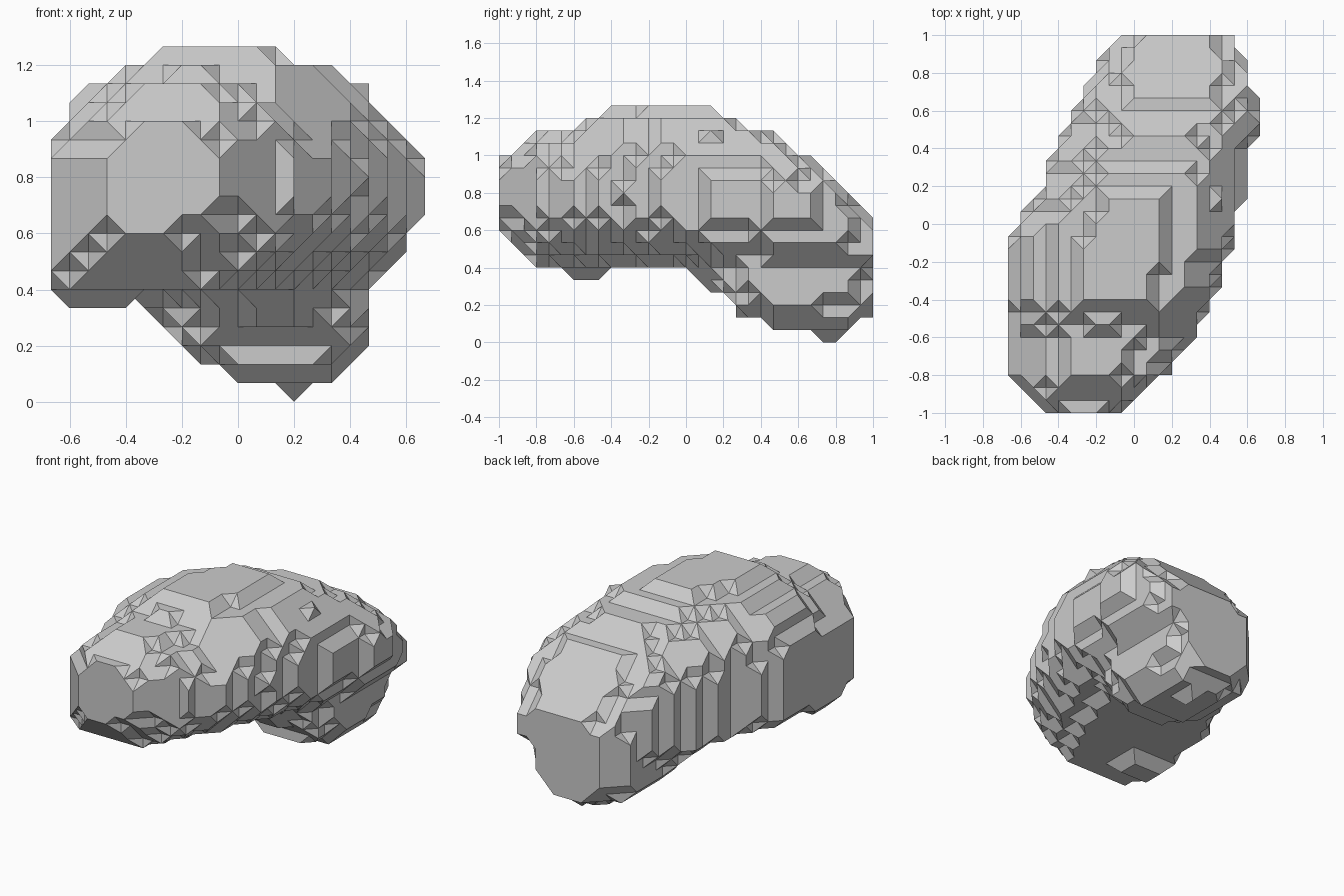
import bpy, bmesh
from collections import Counter
from itertools import combinations, product
from math import atan2
from mathutils import Vector

cube = bpy.data.objects.get("Cube")
if cube:
    bpy.data.objects.remove(cube)

H = 1 / 15      # lattice spacing
MARGIN = .013   # lets lattice points on the outline count as inside

# Sections along y: y, left, right, bottom, top, centre x, centre z,
# then roundness of the upper half and of the lower right quarter
BODY = [
    (-1.0, -.47, -.06, .60, 1.01, -.27, .78, 2.6, 1.7),
    (-.8, -.67, .20, .39, 1.14, -.21, .80, 2.0, 1.8),
    (-.6, -.67, .33, .39, 1.15, -.17, .80, 2.0, 1.9),
    (-.4, -.67, .43, .39, 1.27, -.09, .80, 2.3, 2.0),
    (-.07, -.67, .55, .39, 1.27, -.03, .77, 2.5, 2.1),
    (.13, -.55, .60, .37, 1.27, .02, .75, 2.3, 2.2),
    (.4, -.43, .61, .33, 1.16, .13, .75, 2.3, 2.2),
    (.47, -.40, .67, .33, 1.13, .16, .75, 2.3, 2.2),
    (.67, -.29, .67, .33, 1.00, .22, .75, 2.5, 2.2),
    (.8, -.22, .62, .33, .88, .22, .70, 2.6, 2.2),
    (1.0, -.10, .56, .36, .67, .22, .55, 2.6, 2.0),
]
TAIL = [
    (.05, .0, .25, .33, .60, .12, .50, 2.6, 3),
    (.2, -.15, .41, .22, .60, .12, .45, 2.6, 3),
    (.27, -.22, .45, .13, .63, .14, .42, 2.6, 3),
    (.4, -.27, .48, .12, .65, .17, .40, 2.6, 3),
    (.47, -.27, .48, .06, .70, .22, .38, 2.6, 3),
    (.87, -.22, .46, .06, .75, .22, .38, 2.6, 3),
    (1.0, -.10, .41, .13, .67, .20, .40, 2.6, 3),
]
FRONT_BUMP = [
    (-.67, -.67, -.33, .39, .55, -.50, .46, 4, 4),
    (-.6, -.67, -.33, .33, .55, -.50, .46, 4, 4),
    (-.46, -.67, -.33, .33, .55, -.50, .46, 4, 4),
    (-.39, -.67, -.33, .39, .55, -.50, .46, 4, 4),
]
TAIL_TIP = [
    (.73, .13, .27, .0, .2, .2, .1, 4, 2),
    (.81, .13, .27, .0, .2, .2, .1, 4, 2),
]


def section(table, y):
    """Blend the two cross-sections on either side of y."""
    for a, b in zip(table, table[1:]):
        if a[0] <= y <= b[0]:
            t = (y - a[0]) / (b[0] - a[0])
            return [p + (q - p) * t for p, q in zip(a[1:], b[1:])]


def in_loft(table, x, y, z, lower_left):
    s = section(table, y)
    if s is None:
        return False
    left, right, bottom, top, cx, cz, upper, lower_right = s
    u = (x - cx) / (right + MARGIN - cx if x > cx else cx - left + MARGIN)
    v = (z - cz) / (top + MARGIN - cz if z > cz else cz - bottom + MARGIN)
    n = upper if z > cz else lower_left if x < cx else lower_right
    return abs(u) ** n + abs(v) ** n <= 1


# Lattice points that lie inside the form
PARTS = ((BODY, 8), (TAIL, 2.6), (FRONT_BUMP, 4), (TAIL_TIP, 2))
solid = set()
for point in product(range(-10, 11), range(-15, 16), range(20)):
    x, y, z = (c / 15 for c in point)
    if any(in_loft(table, x, y, z, corner) for table, corner in PARTS):
        solid.add(point)


def hull_faces(corners):
    """Outward polygons of the convex hull of some corners of a unit block."""
    pts = [Vector(c) for c in corners]
    middle = sum(pts, Vector()) / len(pts)
    found = {}
    for a, b, c in combinations(pts, 3):
        normal = (b - a).cross(c - a).normalized()
        if normal.dot(middle - a) > 0:
            normal.negate()
        dist = [normal.dot(p - a) for p in pts]
        if max(dist) > 1e-4 or min(dist) > -1e-4:
            continue
        flat = [p for p, d in zip(pts, dist) if d > -1e-4]
        hub = sum(flat, Vector()) / len(flat)
        side = (flat[0] - hub).normalized()
        up = normal.cross(side)
        flat.sort(key=lambda p: atan2(up.dot(p - hub), side.dot(p - hub)))
        ring = tuple(tuple(round(v) for v in p) for p in flat)
        found[frozenset(ring)] = ring
    return list(found.values())


# Hull every block of eight lattice points; faces shared by two blocks vanish
cache = {}
polygons = {}
count = Counter()
for base in product(range(-10, 10), range(-15, 15), range(19)):
    corners = tuple(o for o in product((0, 1), repeat=3)
                    if tuple(b + c for b, c in zip(base, o)) in solid)
    if len(corners) < 4:
        continue
    if corners not in cache:
        cache[corners] = hull_faces(corners)
    for ring in cache[corners]:
        placed = [tuple(b + c for b, c in zip(base, o)) for o in ring]
        key = frozenset(placed)
        count[key] += 1
        polygons[key] = placed

bm = bmesh.new()
verts = {}
for key, ring in polygons.items():
    if count[key] == 1:
        for p in ring:
            if p not in verts:
                verts[p] = bm.verts.new(Vector(p) * H)
        bm.faces.new([verts[p] for p in ring])

# Merge coplanar facets into larger flat faces
bmesh.ops.dissolve_limit(bm, angle_limit=.02, verts=bm.verts[:], edges=bm.edges[:])

mesh = bpy.data.meshes.new("stepped_body")
bm.to_mesh(mesh)
bm.free()
body = bpy.data.objects.new("stepped_body", mesh)
bpy.context.collection.objects.link(body)

# One plain grey
grey = bpy.data.materials.new("light_grey")
grey.use_nodes = True
colour = (.6, .6, .6, 1)
grey.diffuse_color = colour
grey.node_tree.nodes["Principled BSDF"].inputs["Base Color"].default_value = colour
mesh.materials.append(grey)
